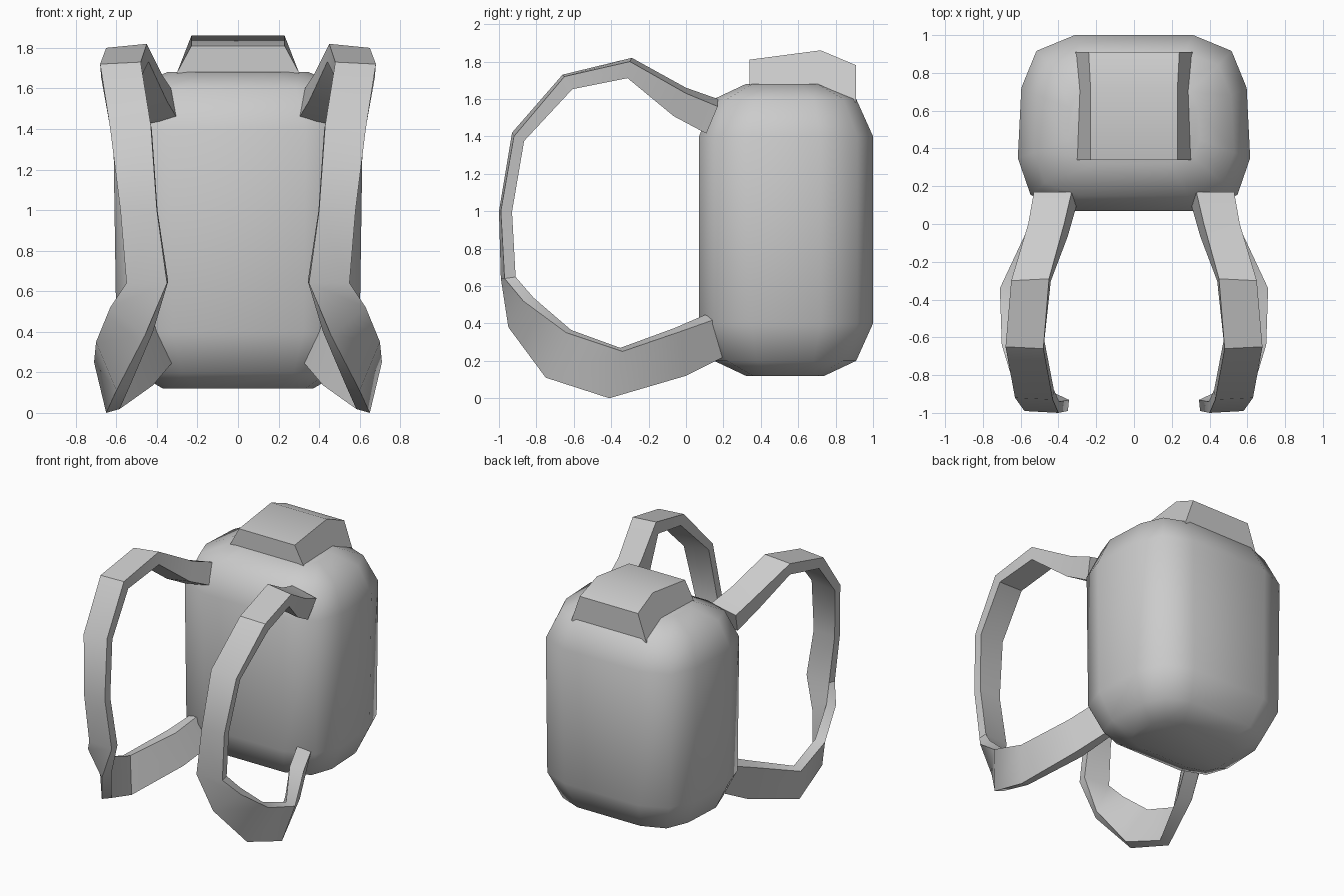
import bpy, bmesh, math
from mathutils import Vector

if "Cube" in bpy.data.objects:
    bpy.data.objects.remove(bpy.data.objects["Cube"])


def make_object(name, verts, faces, angle):
    mesh = bpy.data.meshes.new(name)
    bm = bmesh.new()
    vs = [bm.verts.new(v) for v in verts]
    for f in faces:
        bm.faces.new([vs[i] for i in f])
    bmesh.ops.recalc_face_normals(bm, faces=bm.faces)
    bm.to_mesh(mesh)
    bm.free()
    ob = bpy.data.objects.new(name, mesh)
    bpy.context.collection.objects.link(ob)
    bpy.ops.object.select_all(action='DESELECT')
    ob.select_set(True)
    bpy.context.view_layer.objects.active = ob
    bpy.ops.object.shade_smooth_by_angle(angle=math.radians(angle))
    return ob


def loft(name, rings, angle):
    n = len(rings[0])
    verts = [v for r in rings for v in r]
    faces = [(k * n + i, k * n + (i + 1) % n, (k + 1) * n + (i + 1) % n, (k + 1) * n + i)
             for k in range(len(rings) - 1) for i in range(n)]
    faces += [tuple(range(n)), tuple(range(len(verts) - n, len(verts)))]
    return make_object(name, verts, faces, angle)


# Pack body: rounded rectangular outline stacked in z
HALF = [(.54, 0), (.89, .09), (1, .3), (.97, .7), (.84, .91), (.51, 1)]


def outline(z, width, y0, y1):
    right = [(x * width, y0 + t * (y1 - y0), z) for x, t in HALF]
    return right + [(-x, y, z) for x, y, z in reversed(right)]


loft("pack_body", [outline(*r) for r in (
    (.12, .37, .32, .74), (.20, .51, .15, .91), (.40, .60, .07, 1.0),
    (1.40, .615, .07, 1.0), (1.60, .53, .15, .91), (1.68, .35, .32, .74))], 60)

# Raised lid: side profile with tapered width
LID = [(.34, 1.60, .33), (.34, 1.68, .30), (.34, 1.81, .23),
       (.72, 1.86, .23), (.91, 1.78, .24), (.91, 1.58, .31)]
loft("top_lid", [[(s * w, y, z) for y, z, w in LID] for s in (-1, 1)], 50)

# Shoulder strap: inside edge, outside edge, thickness at each section
STRAP = [
    ((.33, .17, 1.60), (.53, .17, 1.56), .16),
    ((.37, 0, 1.66), (.56, 0, 1.63), .14),
    ((.45, -.29, 1.82), (.65, -.30, 1.80), .09),
    ((.48, -.66, 1.73), (.68, -.65, 1.72), .08),
    ((.43, -.93, 1.42), (.63, -.92, 1.40), .06),
    ((.40, -1.0, 1.0), (.58, -.99, 1.0), .06),
    ((.35, -.99, .64), (.55, -.97, .64), .06),
    ((.46, -.95, .38), (.63, -.87, .52), .07),
    ((.60, -.75, .11), (.70, -.64, .35), .07),
    ((.65, -.41, 0), (.71, -.34, .25), .07),
    ((.51, 0, .12), (.56, -.02, .36), .10),
    ((.41, .20, .22), (.50, .15, .42), .10),
]


def strap(name, side):
    rails = [(Vector(q), Vector(p), t) for q, p, t in STRAP]
    mids = [(q + p) / 2 for q, p, t in rails]
    rings = []
    for i, (q, p, t) in enumerate(rails):
        tangent = mids[min(i + 1, len(mids) - 1)] - mids[max(i - 1, 0)]
        inward = tangent.cross(q - p).normalized() * t
        rings.append([(v.x * side, v.y, v.z)
                      for v in (q, p, p + inward, q + inward)])
    return loft(name, rings, 35)


strap("right_strap", 1)
strap("left_strap", -1)
